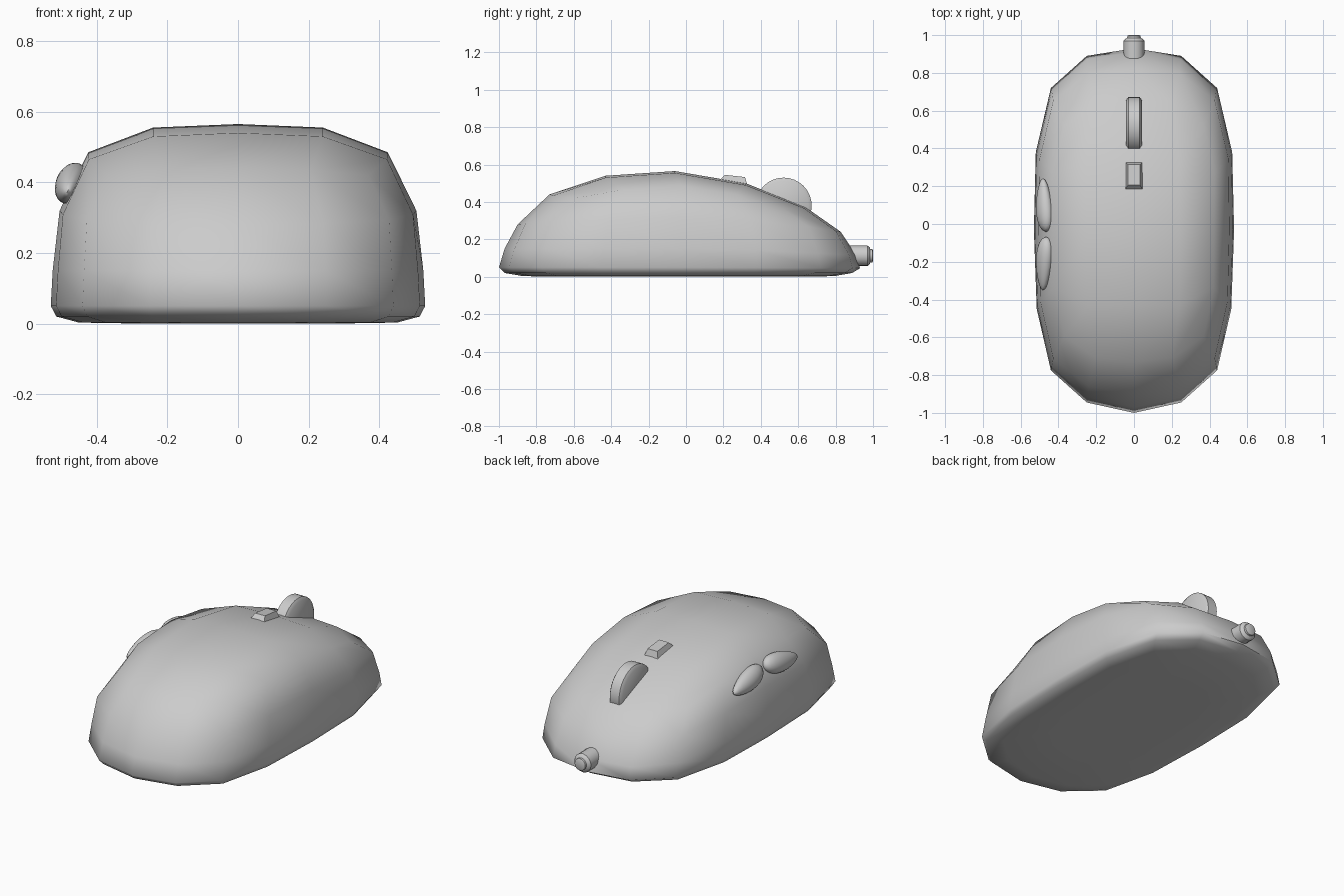
import bpy, bmesh, math
from mathutils import Matrix, Vector

cube = bpy.data.objects.get("Cube")
if cube:
    bpy.data.objects.remove(cube)

GREY = (0.6, 0.6, 0.6, 1)
mat = bpy.data.materials.new("plain grey")
mat.use_nodes = True
mat.diffuse_color = GREY
mat.node_tree.nodes["Principled BSDF"].inputs["Base Color"].default_value = GREY


def finish(name, bm, angle=35):
    """Turn a bmesh into a shaded object."""
    bmesh.ops.recalc_face_normals(bm, faces=bm.faces)
    mesh = bpy.data.meshes.new(name)
    bm.to_mesh(mesh)
    bm.free()
    mesh.materials.append(mat)
    ob = bpy.data.objects.new(name, mesh)
    bpy.context.collection.objects.link(ob)
    bpy.ops.object.select_all(action='DESELECT')
    ob.select_set(True)
    bpy.context.view_layer.objects.active = ob
    bpy.ops.object.shade_smooth_by_angle(angle=math.radians(angle))
    return ob


def lathe(name, profile, segments, axis, centre):
    """Spin (radius, distance) pairs about an axis through centre."""
    bm = bmesh.new()
    turn = Vector((0, 0, 1)).rotation_difference(Vector(axis)).to_matrix()
    rings = []
    for r, d in profile:
        angles = [2 * math.pi * k / segments for k in range(segments)]
        rings.append([bm.verts.new(turn @ Vector((r * math.cos(a), r * math.sin(a), d))
                                   + Vector(centre)) for a in angles])
    bridge(bm, rings)
    bm.faces.new(rings[0])
    bm.faces.new(rings[-1])
    return finish(name, bm)


def bridge(bm, rings):
    for a, b in zip(rings, rings[1:]):
        n = len(a)
        for k in range(n):
            bm.faces.new((a[k], a[(k + 1) % n], b[(k + 1) % n], b[k]))


# Body: a sixteen-sided plan outline stacked in rings, closed by a 4 x 4 domed top
half = [(0, -1), (.25, -.945), (.44, -.775), (.515, -.45), (.53, -.03),
        (.52, .38), (.44, .72), (.25, .89), (0, .93)]
rim_z = [.44, .435, .42, .465, .485, .44, .365, .367, .37]
outline = half + [(-x, y) for x, y in half[-2:0:-1]]
rim_z += rim_z[-2:0:-1]
# width scale, front scale, back scale, heights at front, side and back, corner fullness
levels = [(.80, .73, .69, 0, 0, 0, 1.05),
          (.953, .90, .89, .28, .32, .23, 1.02),
          (.99, .97, .98, .15, .15, .11, 1),
          (1, 1, 1, .05, .05, .045, 1),
          (.97, .97, .955, .02, .02, .02, 1),
          (.85, .87, .85, .003, .003, .003, 1)]
bm = bmesh.new()
rings = []
for level, (sx, sf, sb, zf, zm, zb, full) in enumerate(levels):
    ring = []
    for k, ((x, y), top) in enumerate(zip(outline, rim_z)):
        end = zf if y < 0 else zb
        z = top if level == 0 else zm + (end - zm) * abs(y) ** 1.6
        swell = 1 if k % 4 == 0 else full if k % 4 == 2 else (1 + full) / 2
        ring.append(bm.verts.new((x * sx * swell, y * swell * (sf if y < 0 else sb), z)))
    rings.append(ring)
bridge(bm, rings)
grid = {}
for k, v in enumerate(rings[0]):
    s = (k + 2) % 16
    side, t = divmod(s, 4)
    grid[[(t, 0), (4, t), (4 - t, 4), (0, 4 - t)][side]] = v
for j, (y, z) in enumerate([(-.43, .54), (-.06, .565), (.32, .50)], 1):
    for i, x in enumerate([-.24, 0, .24], 1):
        grid[i, j] = bm.verts.new((x, y, z - (.01 if x else 0)))
for i in range(4):
    for j in range(4):
        bm.faces.new((grid[i, j], grid[i + 1, j], grid[i + 1, j + 1], grid[i, j + 1]))
floor = [bm.verts.new((v.co.x * .6, v.co.y * .6, 0)) for v in rings[-1]]
bridge(bm, [rings[-1], floor])
bm.faces.new(floor)
finish("body", bm, 70)

# Scroll wheel with chamfered rims
lathe("scroll_wheel", [(.132, -.042), (.15, -.03), (.15, .03), (.132, .042)],
      32, (1, 0, 0), (0, .522, .38))

# Cable sleeve with a chamfered tip
lathe("cable_sleeve", [(.055, .86), (.055, .97), (.045, .982), (.036, .985),
                       (.035, .996), (.027, 1.0)], 16, (0, 1, 0), (0, 0, .112))

# Mode switch: a small tapered block following the slope of the top
bm = bmesh.new()
lower = [bm.verts.new(p) for p in [(-.047, .178, .515), (.047, .178, .515),
                                   (.047, .33, .485), (-.047, .33, .485)]]
upper = [bm.verts.new(p) for p in [(-.032, .207, .545), (.032, .207, .545),
                                   (.032, .315, .533), (-.032, .315, .533)]]
bridge(bm, [lower, upper])
bm.faces.new(lower)
bm.faces.new(upper)
finish("mode_switch", bm, 20)

# Two thumb buttons, teardrops with wide ends facing each other and drooping tips
for name, y, way in (("front_thumb_button", -.21, -1), ("back_thumb_button", .10, 1)):
    bm = bmesh.new()
    bmesh.ops.create_uvsphere(bm, u_segments=20, v_segments=14, radius=1)
    for v in bm.verts:
        t = v.co.y * way
        taper = 1 - .28 * t
        v.co = (v.co.x * .042 * taper, v.co.y * .142, v.co.z * .056 * taper - .02 * t)
    bm.transform(Matrix.Translation((-.474, y, .393)) @ Matrix.Rotation(.42, 4, 'Y'))
    finish(name, bm, 60)
